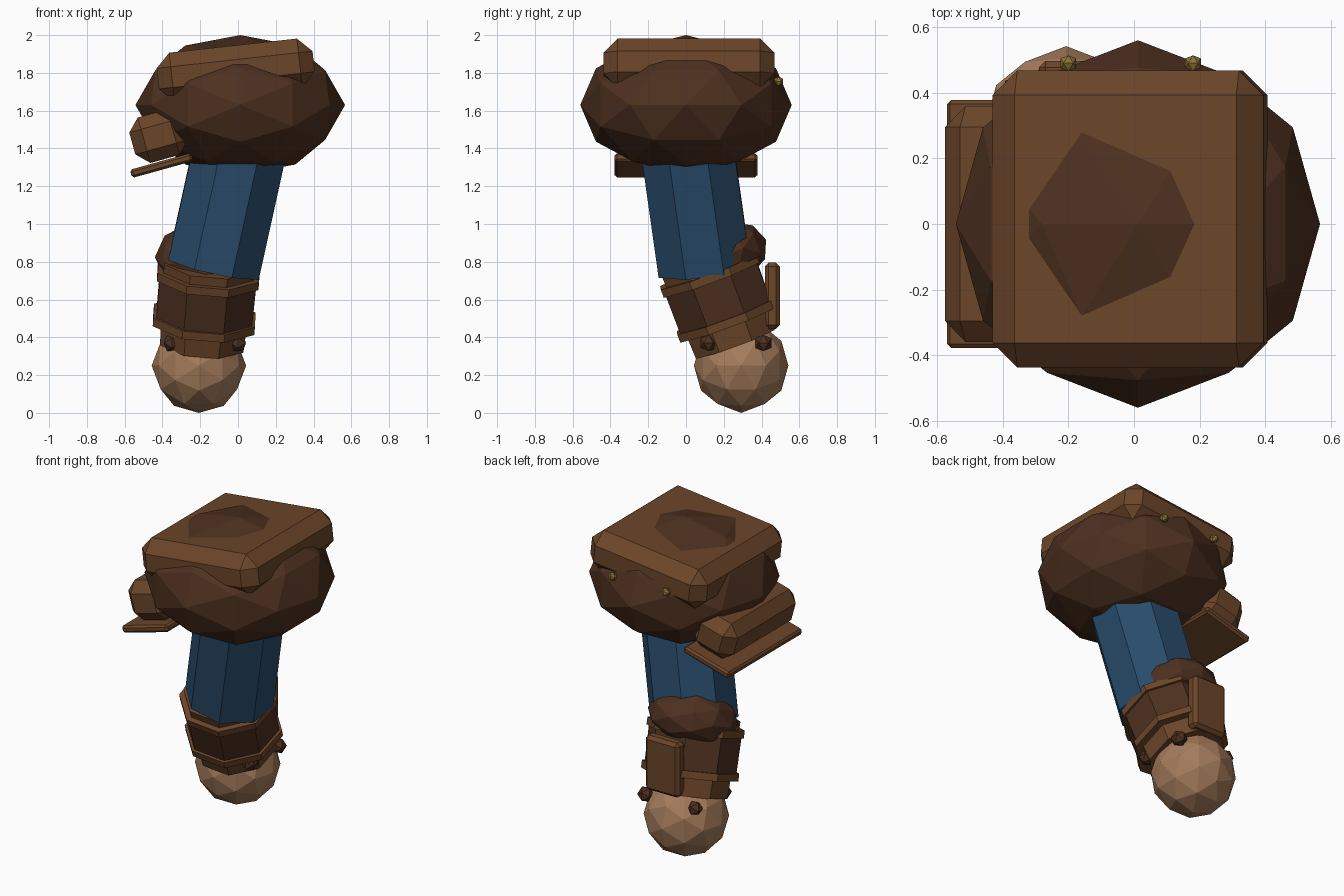
import bpy, bmesh, math
from mathutils import Vector, Matrix

if "Cube" in bpy.data.objects:
    bpy.data.objects.remove(bpy.data.objects["Cube"])


def mat(name, col):
    m = bpy.data.materials.new(name)
    m.diffuse_color = (*col, 1)
    m.use_nodes = True
    m.node_tree.nodes["Principled BSDF"].inputs["Base Color"].default_value = m.diffuse_color
    return m


LEATHER = mat("leather", (0.147, 0.060, 0.022))
DARK = mat("dark_leather", (0.075, 0.030, 0.014))
BLUE = mat("blue_cloth", (0.022, 0.072, 0.147))
SKIN = mat("skin", (0.376, 0.202, 0.107))
BRASS = mat("brass", (0.27, 0.17, 0.04))


def finish(name, bm, m):
    bmesh.ops.recalc_face_normals(bm, faces=bm.faces[:])
    me = bpy.data.meshes.new(name)
    bm.to_mesh(me)
    bm.free()
    me.materials.append(m)
    ob = bpy.data.objects.new(name, me)
    bpy.context.collection.objects.link(ob)
    return ob


def ball(name, c, r, m, detail=True, tilt=0):
    """Faceted icosahedron ball with an edge centred on every axis."""
    p = (1 + 5 ** 0.5) / 2
    pts = []
    for a in (-1, 1):
        for b in (-p, p):
            pts += [Vector((b, a, 0)), Vector((0, b, a)), Vector((a, 0, b))]
    if detail:
        pts += [(u + v) / 2 for i, u in enumerate(pts) for v in pts[:i] if (u - v).length < 2.1]
    bm = bmesh.new()
    for q in pts:
        bm.verts.new(q.normalized())
    bmesh.ops.convex_hull(bm, input=bm.verts[:])
    ob = finish(name, bm, m)
    ob.scale, ob.location = r, c
    ob.rotation_euler.x = math.radians(tilt)
    return ob


def box(name, c, size, bevel, m, tilt=0):
    """Chamfered box, tilted about y."""
    bm = bmesh.new()
    bmesh.ops.create_cube(bm, size=1, matrix=Matrix.Diagonal((*size, 1)))
    bmesh.ops.bevel(bm, geom=bm.edges[:], offset=bevel, segments=1, affect='EDGES')
    ob = finish(name, bm, m)
    ob.location = c
    ob.rotation_euler.y = math.radians(tilt)
    return ob


def tube(name, top, bottom, r_top, r_bottom, m):
    """Eight-sided tapered prism between two points."""
    a, b = Vector(top), Vector(bottom)
    d = a - b
    bm = bmesh.new()
    bmesh.ops.create_cone(bm, cap_ends=True, segments=8, radius1=r_bottom, radius2=r_top, depth=d.length,
                          matrix=Matrix.Rotation(math.pi / 8, 4, 'Z'))
    ob = finish(name, bm, m)
    ob.rotation_mode = 'QUATERNION'
    ob.rotation_quaternion = Vector((0, 0, 1)).rotation_difference(d.normalized())
    ob.location = (a + b) / 2
    return ob


# Shoulder: padded ball, square plate on top, rivets, side flap with rim
ball("shoulder_pad", (0.012, 0, 1.63), (0.555, 0.56, 0.37), DARK)
box("shoulder_plate", (-0.012, 0.015, 1.815), (0.83, 0.905, 0.26), 0.075, LEATHER, -6.3)
for x in (-0.2, 0.18):
    ball("rivet", (x, 0.49, 1.755), (0.028,) * 3, BRASS, False)
box("side_flap", (-0.42, 0, 1.465), (0.29, 0.72, 0.25), 0.065, LEATHER, -15.5)
box("side_flap_rim", (-0.405, 0, 1.31), (0.335, 0.755, 0.045), 0.012, LEATHER, -15.5)

# Upper arm sleeve and elbow pad
tube("sleeve", (0.022, 0.0, 1.45), (-0.128, 0.096, 0.77), 0.265, 0.265, BLUE)
ball("elbow_pad", (-0.17, 0.17, 0.825), (0.27, 0.27, 0.18), DARK, tilt=20)


# Forearm axis: point at a given height
def axis(z):
    t = (0.733 - z) / 0.483
    return Vector((-0.157 - 0.045 * t, 0.126 + 0.178 * t, z))


tube("forearm", axis(0.80), axis(0.37), 0.26, 0.24, LEATHER)
tube("bracer", axis(0.733), axis(0.495), 0.278, 0.275, DARK)
for z in (0.733, 0.495):
    tube("bracer_rim", axis(z + 0.021), axis(z - 0.021), 0.292, 0.292, LEATHER)
box("bracer_plate", (-0.17, 0.457, 0.62), (0.24, 0.08, 0.35), 0.02, LEATHER)

# Wrist studs and fist
for x in (-0.35, 0.0):
    for y in (0.12, 0.41):
        ball("wrist_stud", (x, y, 0.37), (0.05,) * 3, DARK, False)
ball("fist", (-0.207, 0.292, 0.25), (0.25,) * 3, SKIN)
